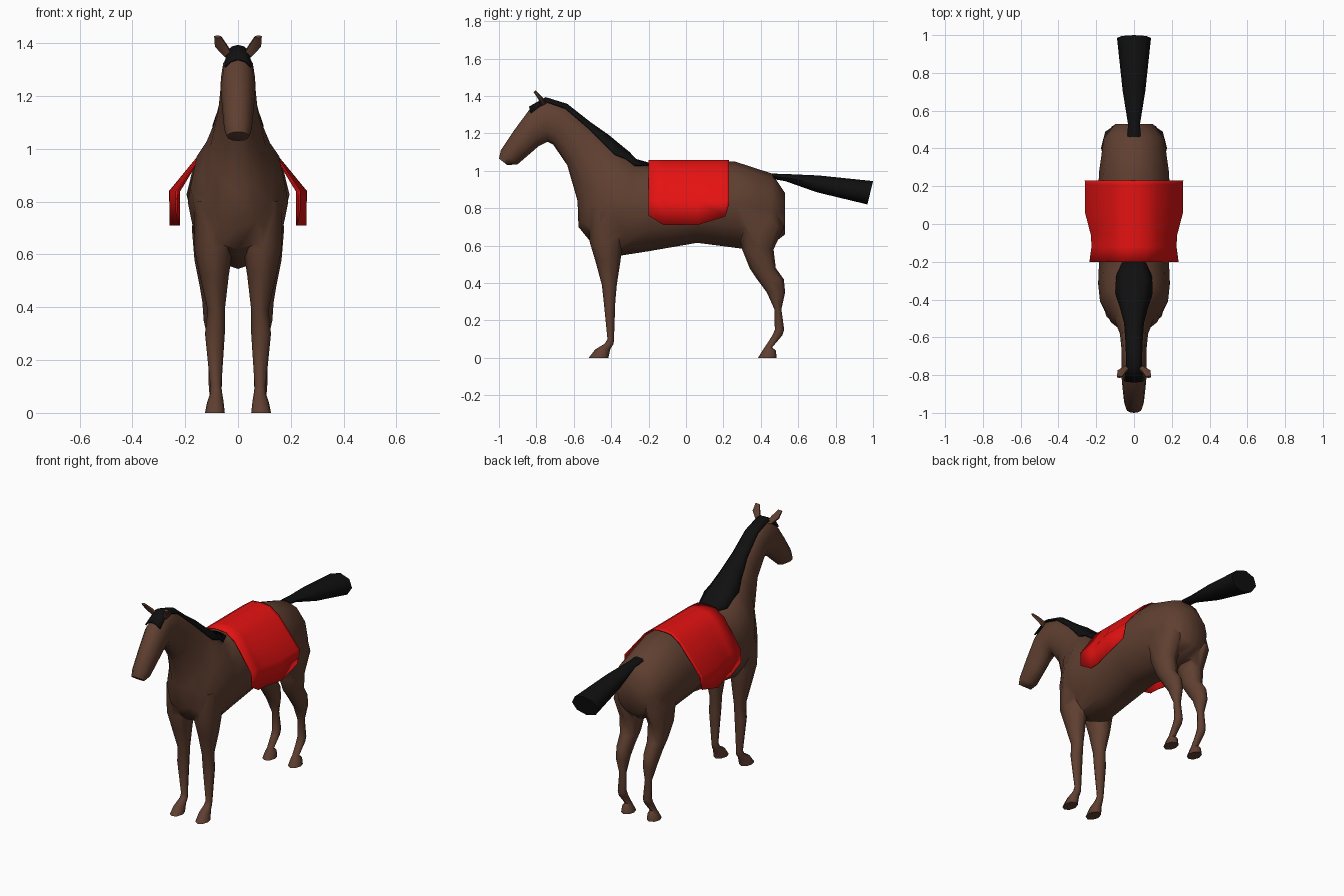
import bpy, bmesh, math
from mathutils import Vector

if "Cube" in bpy.data.objects:
    bpy.data.objects.remove(bpy.data.objects["Cube"])


def material(name, rgb):
    m = bpy.data.materials.new(name)
    m.diffuse_color = (*rgb, 1)
    m.use_nodes = True
    m.node_tree.nodes["Principled BSDF"].inputs["Base Color"].default_value = m.diffuse_color
    return m


BROWN = material("brown coat", (0.115, 0.05, 0.03))
BLACK = material("black hair", (0.005, 0.005, 0.005))
RED = material("red cloth", (0.78, 0.006, 0.006))


def arc(top, bot, w, cx, angles):
    """Points of an ellipse spanned by x and the line top-bot (given as y, z)."""
    t, b = Vector((cx, *top)), Vector((cx, *bot))
    c, h = (t + b) / 2, (t - b) / 2
    return [c + h * math.cos(a) + Vector((w * math.sin(a), 0, 0)) for a in angles]


def ring(top, bot, w, cx=0, n=8):
    return arc(top, bot, w, cx, [2 * math.pi * i / n for i in range(n)])


def skin(name, rows, mat, closed=True, angle=60):
    """Skin rows of points; closed rows become a capped tube, open rows a sheet."""
    bm = bmesh.new()
    vs = [[bm.verts.new(p) for p in r] for r in rows]
    n = len(rows[0])
    for r, s in zip(vs, vs[1:]):
        for i in range(n if closed else n - 1):
            j = (i + 1) % n
            bm.faces.new((r[i], r[j], s[j], s[i]))
    if closed:
        bm.faces.new(vs[0])
        bm.faces.new(vs[-1])
    bmesh.ops.recalc_face_normals(bm, faces=bm.faces)
    me = bpy.data.meshes.new(name)
    bm.to_mesh(me)
    bm.free()
    me.materials.append(mat)
    ob = bpy.data.objects.new(name, me)
    bpy.context.collection.objects.link(ob)
    smooth(ob, angle)
    return ob


def smooth(ob, angle=60):
    ob.data.shade_smooth()
    ob.data.set_sharp_from_angle(angle=math.radians(angle))


def thicken(ob, t):
    m = ob.modifiers.new("thickness", 'SOLIDIFY')
    m.thickness, m.offset = t, 0


# Torso, neck and head: top point, bottom point, half width, from rump to nose
spine = [
    ((.53, .88), (.53, .66), .10),
    ((.46, .985), (.45, .60), .16),
    ((.26, 1.05), (.29, .585), .185),
    ((.06, 1.04), (.06, .615), .195),
    ((-.20, 1.03), (-.20, .57), .185),
    ((-.27, 1.05), (-.36, .545), .19),
    ((-.31, 1.09), (-.51, .62), .18),
    ((-.36, 1.13), (-.575, .70), .14),
    ((-.42, 1.18), (-.58, .84), .105),
    ((-.52, 1.25), (-.635, 1.03), .075),
    ((-.64, 1.345), (-.71, 1.14), .065),
    ((-.75, 1.38), (-.74, 1.155), .065),
    ((-.835, 1.33), (-.79, 1.13), .066),
    ((-.92, 1.215), (-.83, 1.095), .06),
    ((-.99, 1.11), (-.90, 1.035), .052),
    ((-1.0, 1.065), (-.955, 1.03), .042),
]
body = skin("body", [ring(*s, n=12) for s in spine], BROWN)

# Legs: z, front y, back y, inner x, outer x
front_leg = [
    (.80, -.52, -.33, .03, .165), (.62, -.515, -.34, .02, .165),
    (.52, -.485, -.35, .035, .145), (.39, -.45, -.37, .05, .115),
    (.30, -.44, -.378, .05, .125), (.10, -.42, -.385, .063, .105),
    (.075, -.435, -.387, .06, .105), (.045, -.485, -.405, .055, .115),
    (0, -.52, -.415, .05, .125),
]
hind_leg = [
    (.85, .25, .50, .03, .15), (.70, .28, .525, .02, .175),
    (.58, .30, .468, .03, .165), (.48, .34, .48, .04, .145),
    (.42, .38, .523, .05, .135), (.35, .432, .53, .055, .13),
    (.26, .472, .51, .065, .11), (.15, .475, .525, .06, .112),
    (.12, .462, .515, .06, .112), (.055, .42, .46, .065, .107),
    (.04, .41, .48, .057, .117), (0, .385, .485, .05, .125),
]
# Ears: front edge, back edge, half width, centre x
ear = [
    ((-.775, 1.345), (-.745, 1.36), .018, .035),
    ((-.79, 1.383), (-.77, 1.397), .027, .064),
    ((-.815, 1.42), (-.805, 1.43), .015, .077),
]

parts = []
for s in (-1, 1):
    for name, leg in (("front_leg", front_leg), ("hind_leg", hind_leg)):
        parts.append(skin(name, [ring((a, z), (b, z), (o - i) / 2, s * (o + i) / 2)
                                 for z, a, b, i, o in leg], BROWN))
    skin("ear", [ring(a, b, w, s * cx, 6) for a, b, w, cx in ear], BROWN)

# Merge the legs into the body
bpy.context.view_layer.objects.active = body
for p in parts:
    m = body.modifiers.new("join", 'BOOLEAN')
    m.operation, m.solver, m.object = 'UNION', 'EXACT', p
    bpy.ops.object.modifier_apply(modifier=m.name)
for p in parts:
    bpy.data.objects.remove(p)
smooth(body)

# Mane and forelock: a sheet hugging the crest of the neck
spread = [18, 28, 31, 40, 42, 38, 36, 34, 44]
rows = []
for (t, b, w), deg in zip(spine[4:13], spread):
    up = (Vector(t) - Vector(b)).normalized() * .01
    rows.append(arc(Vector(t) + up, b, w + .006, 0,
                    [math.radians(deg * k / 2) for k in range(-2, 3)]))
thicken(skin("mane", rows, BLACK, closed=False), .008)

# Tail
tail = [
    ((.46, .985), (.47, .955), .035), ((.53, .983), (.53, .945), .032),
    ((.71, .975), (.70, .885), .06), ((1.0, .945), (.97, .82), .09),
]
skin("tail", [ring(*s) for s in tail], BLACK)

# Saddle blanket: y, half width, bottom z
blanket = [(-.20, .233, .76), (-.12, .222, .71), (-.06, .225, .71),
           (.06, .256, .71), (.21, .256, .755), (.23, .258, .83)]
rows = []
for y, w, low in blanket:
    half = [(.06, 1.05), (.12, 1.008), (w, .84), (w, min(low, .82))]
    rows.append([(-x, y, z) for x, z in reversed(half)] + [(0, y, 1.056)]
                + [(x, y, z) for x, z in half])
thicken(skin("saddle_blanket", rows, RED, closed=False), .006)
